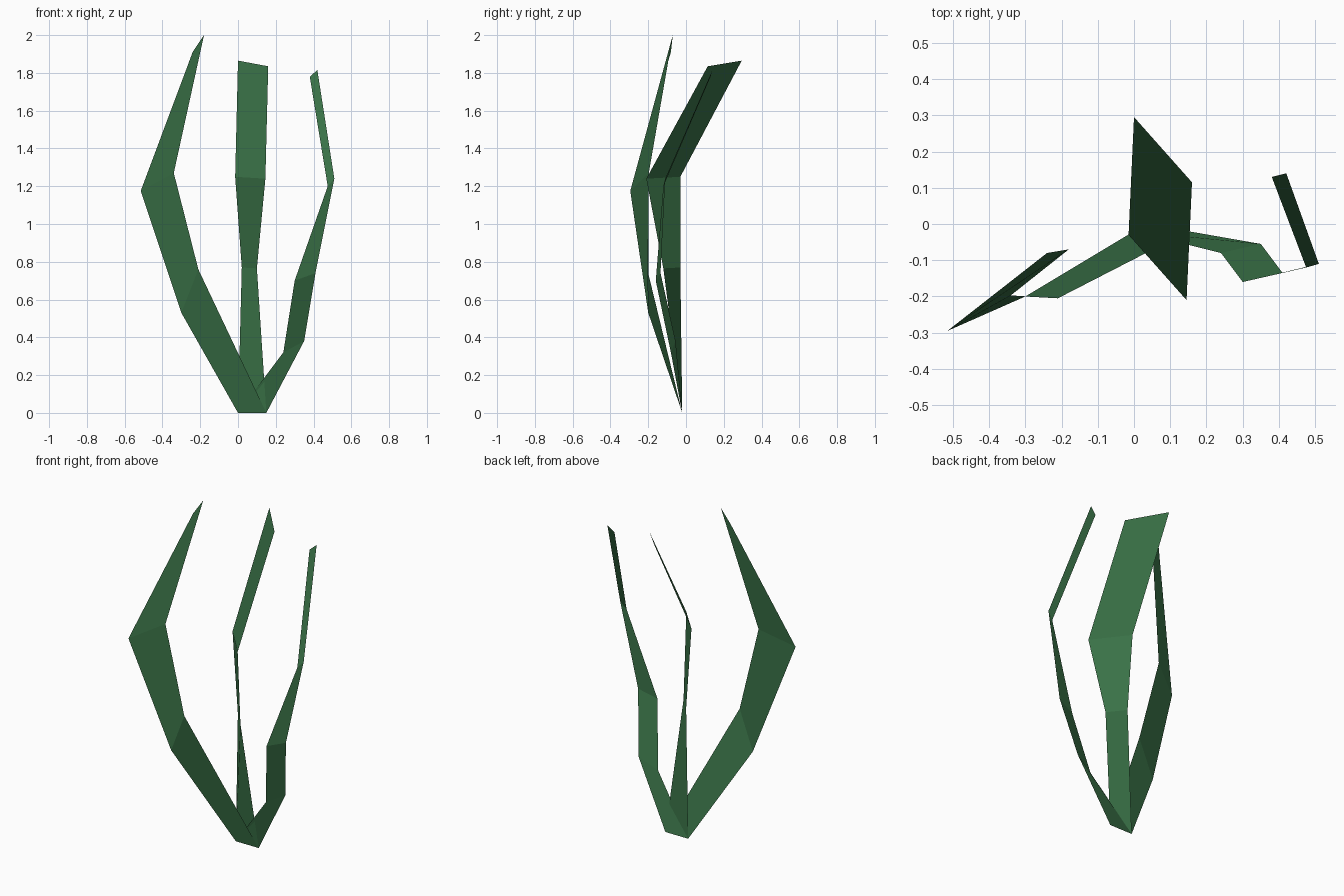
import bpy
import bmesh

# Remove the default cube only
cube = bpy.data.objects.get("Cube")
if cube:
    bpy.data.objects.remove(cube, do_unlink=True)


def make_material(name, rgb):
    colour = (*rgb, 1.0)
    material = bpy.data.materials.new(name)
    material.use_nodes = True
    material.diffuse_color = colour
    shader = next(n for n in material.node_tree.nodes if n.type == "BSDF_PRINCIPLED")
    shader.inputs["Base Color"].default_value = colour
    shader.inputs["Roughness"].default_value = 0.9
    return material


def make_blade(name, rungs, material):
    """Build a flat folded ribbon from pairs of edge points, root to tip."""
    bm = bmesh.new()
    pairs = [[bm.verts.new(point) for point in rung] for rung in rungs]
    for (a, b), (c, d) in zip(pairs, pairs[1:]):
        bm.faces.new((a, b, d, c))
    mesh = bpy.data.meshes.new(name)
    bm.to_mesh(mesh)
    bm.free()
    mesh.materials.append(material)
    blade = bpy.data.objects.new(name, mesh)
    bpy.context.collection.objects.link(blade)
    return blade


leaf_green = make_material("leaf green", (0.041, 0.165, 0.062))

# All blades grow from one shared root edge
root = ((0, -0.02, 0), (0.15, -0.02, 0))

# Wide blade that bows out towards -x
make_blade("wide_grass_blade", [
    root,
    ((-0.3, -0.2, 0.53), (-0.21, -0.205, 0.76)),
    ((-0.515, -0.295, 1.175), (-0.34, -0.197, 1.27)),
    ((-0.24, -0.08, 1.91), (-0.18, -0.07, 2)),
], leaf_green)

# Middle blade that twists and leans to the back
make_blade("middle_grass_blade", [
    root,
    ((0.02, -0.03, 0.77), (0.1, -0.12, 0.765)),
    ((-0.015, -0.03, 1.25), (0.145, -0.21, 1.24)),
    ((0, 0.295, 1.865), (0.16, 0.115, 1.835)),
], leaf_green)

# Narrow blade that bows out towards +x
make_blade("narrow_grass_blade", [
    root,
    ((0.24, -0.08, 0.32), (0.35, -0.055, 0.38)),
    ((0.3, -0.16, 0.7), (0.41, -0.135, 0.74)),
    ((0.475, -0.12, 1.2), (0.51, -0.11, 1.24)),
    ((0.38, 0.13, 1.78), (0.42, 0.14, 1.815)),
], leaf_green)
